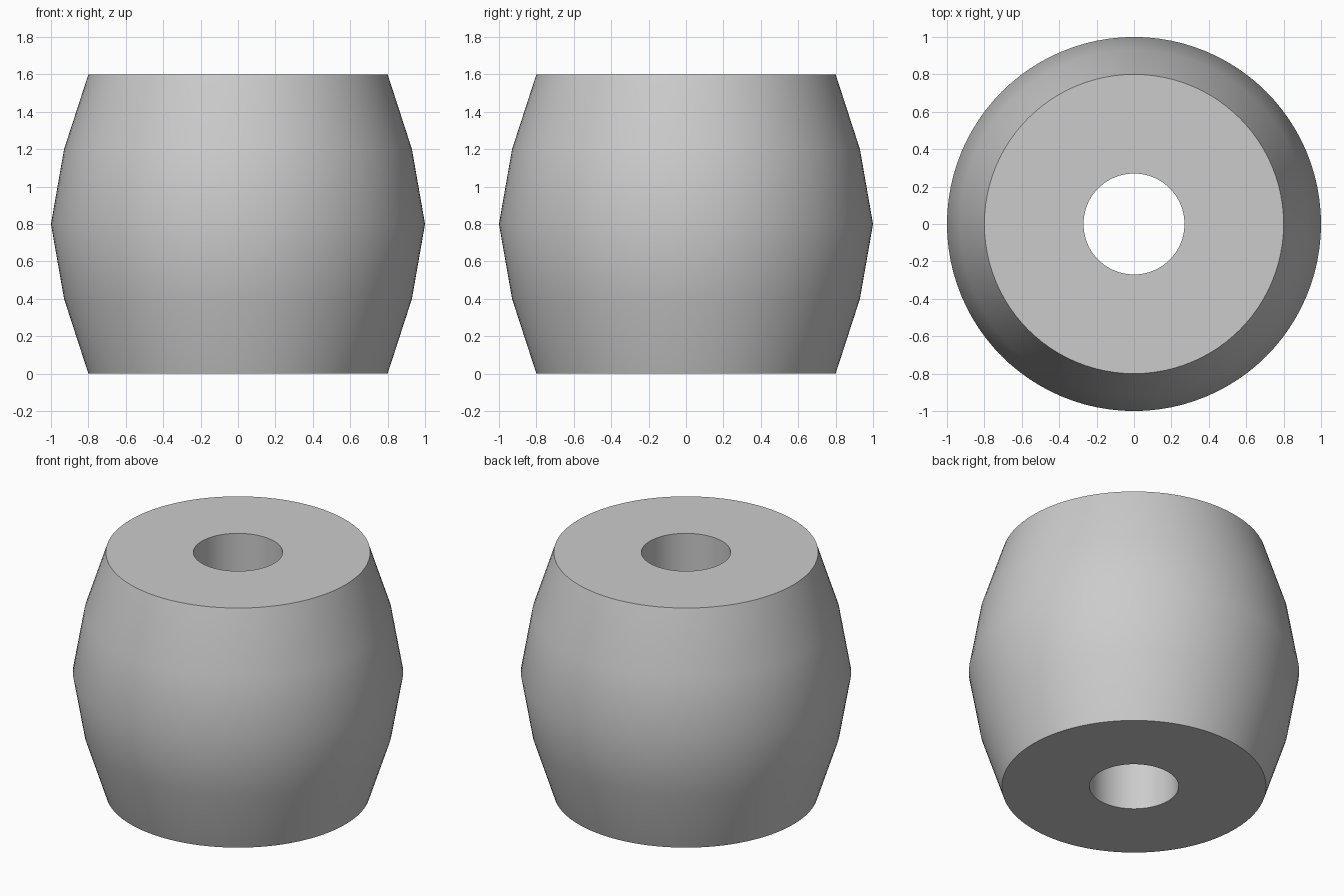
import bpy
import bmesh
import math

SEGMENTS = 96

cube = bpy.data.objects.get("Cube")
if cube:
    bpy.data.objects.remove(cube, do_unlink=True)

# Plain grey material
grey = bpy.data.materials.new("light_grey")
grey.use_nodes = True
colour = (0.6, 0.6, 0.6, 1)
grey.diffuse_color = colour
grey.node_tree.nodes["Principled BSDF"].inputs["Base Color"].default_value = colour

# Barrel bead: closed (radius, height) profile turned about the z axis
profile = [(0.27, 0), (0.8, 0), (0.93, 0.4), (1, 0.8),
           (0.93, 1.2), (0.8, 1.6), (0.27, 1.6)]
bm = bmesh.new()
verts = [bm.verts.new((r, 0, z)) for r, z in profile]
edges = [bm.edges.new((v, verts[(i + 1) % len(verts)])) for i, v in enumerate(verts)]
bmesh.ops.spin(bm, geom=verts + edges, cent=(0, 0, 0), axis=(0, 0, 1),
               angle=math.tau, steps=SEGMENTS, use_duplicate=False)
bmesh.ops.remove_doubles(bm, verts=bm.verts, dist=0.0001)
bmesh.ops.recalc_face_normals(bm, faces=bm.faces)

mesh = bpy.data.meshes.new("barrel_bead")
bm.to_mesh(mesh)
bm.free()
mesh.materials.append(grey)
bead = bpy.data.objects.new("barrel_bead", mesh)
bpy.context.collection.objects.link(bead)

# Smooth sides with crisp rims
bpy.ops.object.select_all(action="DESELECT")
bead.select_set(True)
bpy.context.view_layer.objects.active = bead
bpy.ops.object.shade_smooth_by_angle(angle=math.radians(30))
